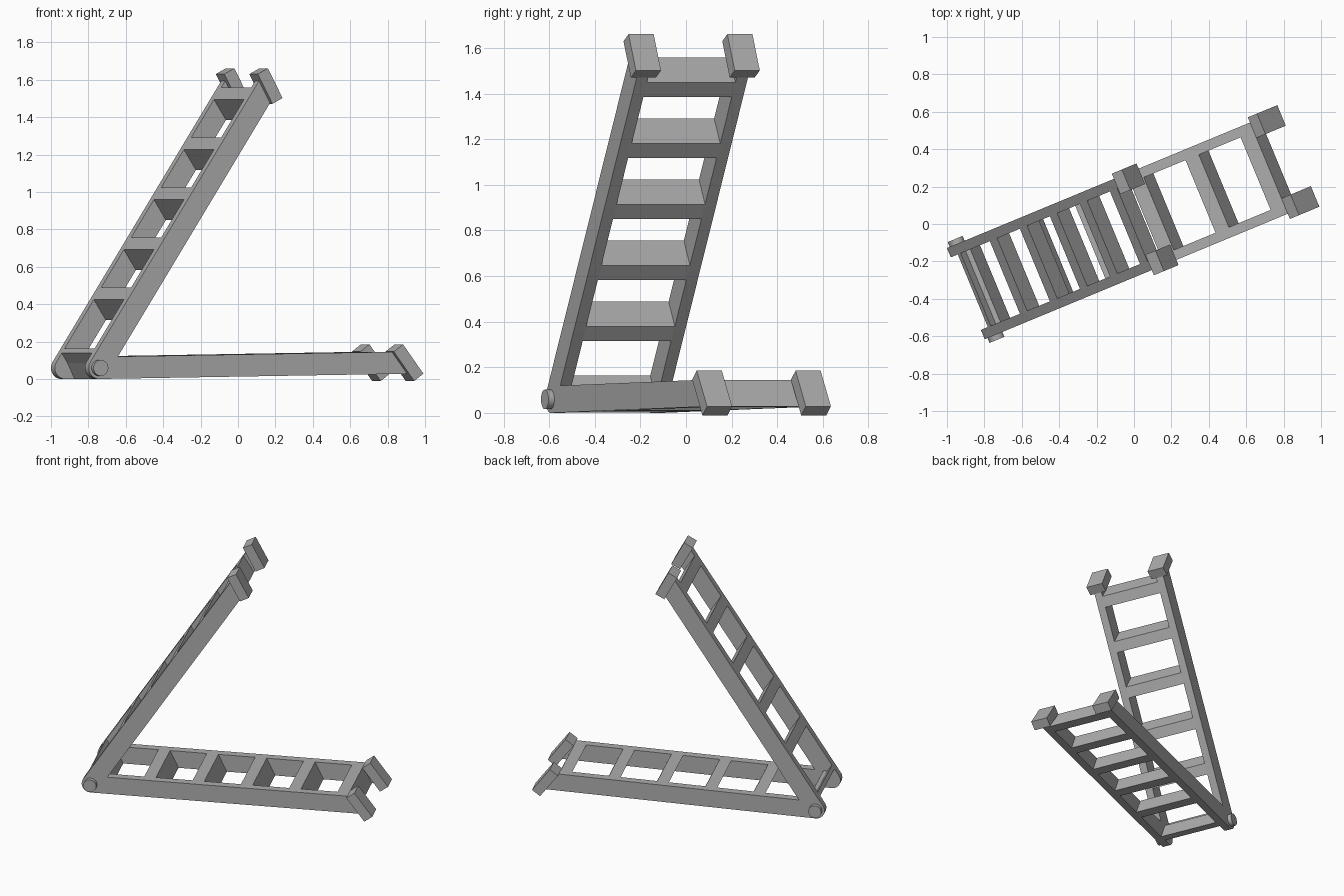
import bpy, bmesh
from math import sin, cos, pi, radians
from mathutils import Vector

cube = bpy.data.objects.get("Cube")
if cube:
    bpy.data.objects.remove(cube, do_unlink=True)

grey = bpy.data.materials.new("ladder_grey")
grey.use_nodes = True
COLOUR = (0.42, 0.42, 0.42, 1)
grey.diffuse_color = COLOUR
grey.node_tree.nodes["Principled BSDF"].inputs["Base Color"].default_value = COLOUR

# Whole ladder is turned about the vertical axis
YAW = radians(22.5)
LENGTH_DIR = Vector((cos(YAW), sin(YAW), 0))
WIDTH_DIR = Vector((-sin(YAW), cos(YAW), 0))
UP = Vector((0, 0, 1))
R = 0.059                                   # half the rail depth
HINGE = LENGTH_DIR * -0.914 + UP * R
RAIL_IN, RAIL_OUT = 0.21, 0.264
SHEAR = 0.054                               # lean of the treads through the depth


def extrude(name, profile, t0, t1, along, outer):
    """Extrude a profile of (along, outer) points across the width."""
    bm = bmesh.new()
    rings = [[bm.verts.new(HINGE + along * a + outer * b + WIDTH_DIR * t)
              for a, b in profile] for t in (t0, t1)]
    n = len(profile)
    bm.faces.new(rings[0])
    bm.faces.new(rings[1][::-1])
    for i in range(n):
        j = (i + 1) % n
        bm.faces.new((rings[0][i], rings[1][i], rings[1][j], rings[0][j]))
    bmesh.ops.recalc_face_normals(bm, faces=bm.faces)
    mesh = bpy.data.meshes.new(name)
    bm.to_mesh(mesh)
    bm.free()
    mesh.materials.append(grey)
    obj = bpy.data.objects.new(name, mesh)
    bpy.context.collection.objects.link(obj)
    return obj


def smooth(obj):
    bpy.ops.object.select_all(action='DESELECT')
    obj.select_set(True)
    bpy.context.view_layer.objects.active = obj
    bpy.ops.object.shade_smooth_by_angle(angle=radians(30))


def arc(radius, start, end, steps):
    return [(radius * cos(start + (end - start) * i / steps),
             radius * sin(start + (end - start) * i / steps))
            for i in range(steps + 1)]


def ladder(label, along, outer, first_tread, foot_at, foot_len, foot_lean):
    # Side rails, rounded at the hinge and cut on a slant at the foot
    rail = arc(R, pi / 2, 3 * pi / 2, 14) + [(foot_at - 0.04, -R), (foot_at + 0.03, R)]
    for side, sign in (("left", 1), ("right", -1)):
        smooth(extrude(f"{label}_{side}_rail", rail, sign * RAIL_IN, sign * RAIL_OUT,
                       along, outer))
        # Foot block, leaning across the rail end
        c, s = cos(foot_lean), sin(foot_lean)
        foot = [(foot_at + u * c - v * s, u * s + v * c)
                for u, v in ((-foot_len / 2, -0.033), (foot_len / 2, -0.033),
                             (foot_len / 2, 0.033), (-foot_len / 2, 0.033))]
        extrude(f"{label}_{side}_foot", foot, sign * 0.175, sign * 0.294, along, outer)

    # Slanted treads between the rails
    spans = [first_tread] + [(0.343 + 0.319 * i, 0.42 + 0.319 * i) for i in range(5)]
    for i, (a0, a1) in enumerate(spans):
        tread = [(a0, -R), (a1, -R), (a1 + SHEAR, R), (a0 + SHEAR, R)]
        extrude(f"{label}_tread_{i + 1}", tread, -0.22, 0.22, along, outer)


low, high = radians(0.9), radians(57)
low_along = LENGTH_DIR * cos(low) + UP * sin(low)
low_outer = LENGTH_DIR * sin(low) - UP * cos(low)
ladder("lower", low_along, low_outer, (0.0, 0.055), 1.78, 0.196, radians(54))
ladder("upper", LENGTH_DIR * cos(high) + UP * sin(high),
       LENGTH_DIR * -sin(high) + UP * cos(high), (0.002, 0.033), 1.797, 0.18, radians(61))

# Hinge pins
for side, sign in (("left", 1), ("right", -1)):
    smooth(extrude(f"{side}_hinge_pin", arc(0.043, 0, 2 * pi, 24)[:-1],
                   sign * 0.215, sign * 0.292, LENGTH_DIR, UP))
